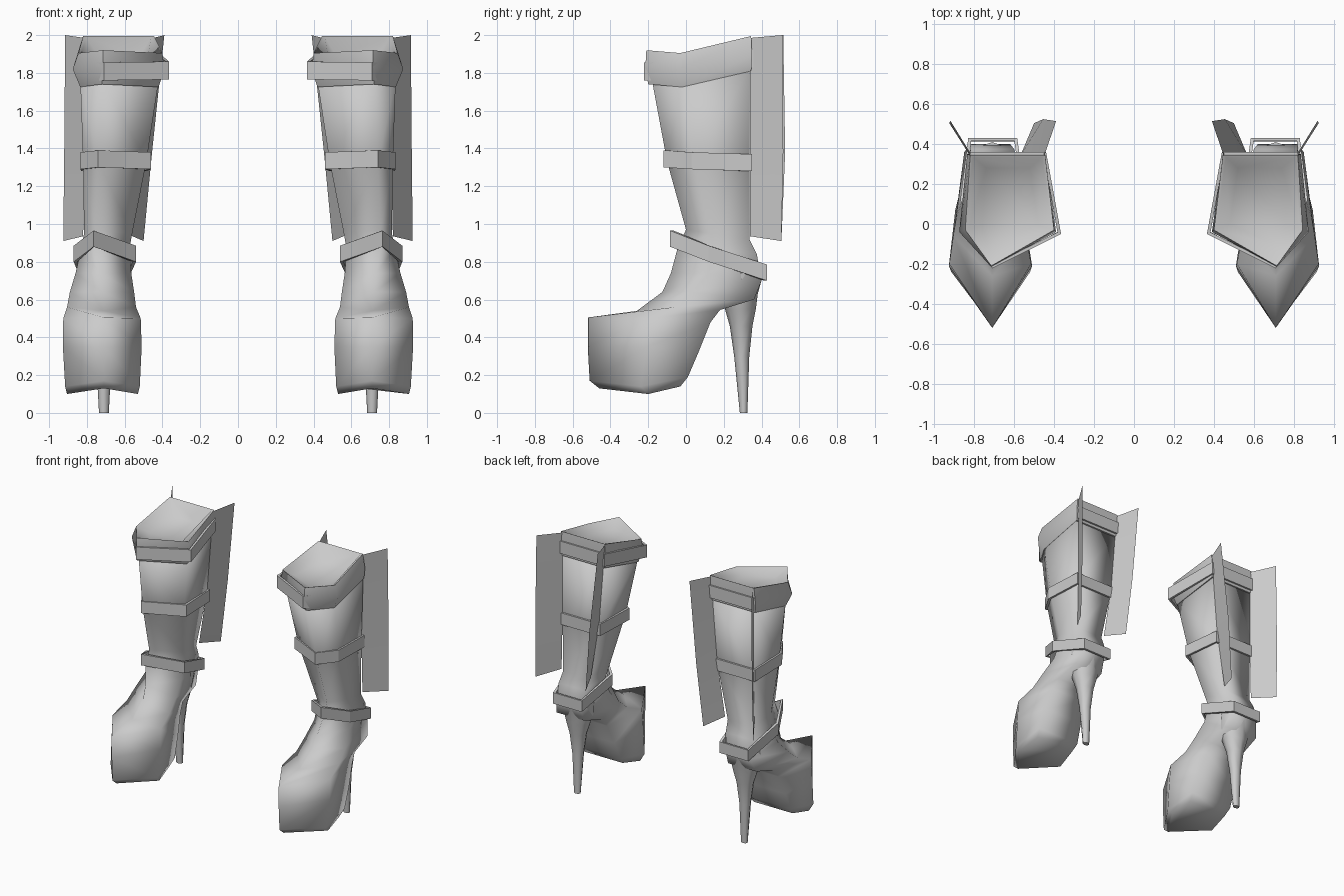
import bpy
import bmesh
from math import cos, sin, pi, radians

cube = bpy.data.objects.get("Cube")
if cube:
    bpy.data.objects.remove(cube)

# One grey covers every part
grey = bpy.data.materials.new("plain grey")
grey.use_nodes = True
colour = (0.6, 0.6, 0.6, 1)
grey.diffuse_color = colour
grey.node_tree.nodes["Principled BSDF"].inputs["Base Color"].default_value = colour


def pentagon(z_front, z_side, z_back, x_front, y_front, x_in, x_out, y_side, y_back, x_back_in, x_back_out):
    """Five-sided boot section: pointed in front, flat behind."""
    return [(x_front, y_front, z_front), (x_out, y_side, z_side), (x_back_out, y_back, z_back),
            (x_back_in, y_back, z_back), (x_in, y_side, z_side)]


def raised(ring, height):
    return [(x, y, z + height) for x, y, z in ring]


def finish(name, bm, angle):
    """Turn the mesh into an object mirrored onto the other boot."""
    mesh = bpy.data.meshes.new(name)
    bm.to_mesh(mesh)
    bm.free()
    mesh.materials.append(grey)
    obj = bpy.data.objects.new(name, mesh)
    bpy.context.collection.objects.link(obj)
    bpy.ops.object.select_all(action='DESELECT')
    obj.select_set(True)
    bpy.context.view_layer.objects.active = obj
    bpy.ops.object.shade_smooth_by_angle(angle=radians(angle))
    mirror = obj.modifiers.new("other boot", 'MIRROR')
    mirror.use_mirror_merge = False
    return obj


def loft(name, rings, angle=30, capped=True, closed=True):
    """Skin a stack of sections, listed from bottom to top."""
    bm = bmesh.new()
    rows = [[bm.verts.new(p) for p in ring] for ring in rings]
    count = len(rows[0])
    for low, high in zip(rows, rows[1:]):
        for i in range(count if closed else count - 1):
            j = (i + 1) % count
            bm.faces.new((low[i], low[j], high[j], high[i]))
    if capped:
        bm.faces.new(rows[0][::-1])
        bm.faces.new(rows[-1])
    return finish(name, bm, angle)


def strap(name, ring, height):
    """Flat band with some thickness, following a section."""
    obj = loft(name, [ring, raised(ring, height)], capped=False)
    obj.data.shade_flat()
    solid = obj.modifiers.new("thickness", 'SOLIDIFY')
    solid.thickness = 0.02
    solid.offset = -1
    return obj


# Platform, foot and shaft
body = [
    (.13, .1, .14, .71, -.46, .53, .905, -.2, -.03, .56, .885),
    (.17, .14, .19, .71, -.51, .52, .915, -.24, .01, .545, .9),
    (.35, .35, .33, .71, -.52, .51, .927, -.21, .07, .56, .895),
    (.505, .5, .48, .71, -.52, .515, .925, -.2, .13, .58, .88),
    (.54, .56, .545, .71, -.26, .54, .905, -.06, .18, .595, .865),
    (.64, .64, .6, .72, -.125, .55, .89, .03, .36, .61, .85),
    (.74, .74, .7, .73, -.08, .565, .86, .12, .4, .62, .82),
    (.87, .87, .84, .755, -.045, .575, .83, .15, .375, .6, .82),
    (.97, .95, .92, .755, 0, .56, .815, .13, .335, .59, .81),
    (1.33, 1.33, 1.33, .74, -.1, .485, .82, .04, .335, .5, .815),
    (1.76, 1.76, 1.82, .72, -.18, .42, .835, -.02, .335, .46, .83),
]
loft("boot_body", [pentagon(*row) for row in body], angle=115)

# Stiletto heel: oval sections given as height, centre y, half depth, half width
heel = [(0, .305, .02, .026), (.3, .295, .04, .042), (.46, .292, .06, .065),
        (.55, .288, .082, .095), (.63, .28, .1, .12), (.74, .3, .11, .13)]
loft("heel", [[(.71 + w * cos(a), y + d * sin(a), z) for a in [i * pi / 4 for i in range(8)]]
              for z, y, d, w in heel], angle=60)

# Padded cuff whose rim turns inwards to a shallow bowl
cuff = [
    (1.74, 1.725, 1.81, .72, -.2, .42, .835, -.02, .345, .45, .83),
    (1.83, 1.82, 1.89, .715, -.215, .39, .875, -.04, .35, .445, .835),
    (1.92, 1.905, 1.995, .715, -.21, .4, .845, -.03, .345, .445, .82),
    (1.915, 1.9, 1.99, .71, -.2, .41, .83, -.03, .335, .46, .805),
    (1.87, 1.87, 1.89, .69, -.1, .48, .76, 0, .28, .52, .74),
]
loft("cuff", [pentagon(*row) for row in cuff], angle=75)

# Straps around cuff, calf and ankle
strap("cuff_strap", pentagon(1.76, 1.765, 1.83, .71, -.222, .365, .83, -.05, .36, .44, .82), .095)
strap("calf_strap", pentagon(1.3, 1.29, 1.28, .74, -.12, .46, .835, .03, .35, .485, .83), .09)
strap("ankle_strap", pentagon(.88, .8, .7, .765, -.085, .54, .87, .12, .43, .585, .83), .085)

# Thin rear flaps, flaring from the back corners of the shaft
loft("outer_flap", [[(.82, .34, .935), (.925, .505, .91)],
                    [(.81, .34, 1.38), (.92, .515, 1.38)],
                    [(.81, .34, 1.985), (.915, .51, 2)]], capped=False, closed=False)
loft("inner_flap", [[(.57, .34, .94), (.5, .505, .91)],
                    [(.5, .34, 1.38), (.455, .525, 1.38)],
                    [(.45, .34, 1.985), (.39, .515, 2)]], capped=False, closed=False)
